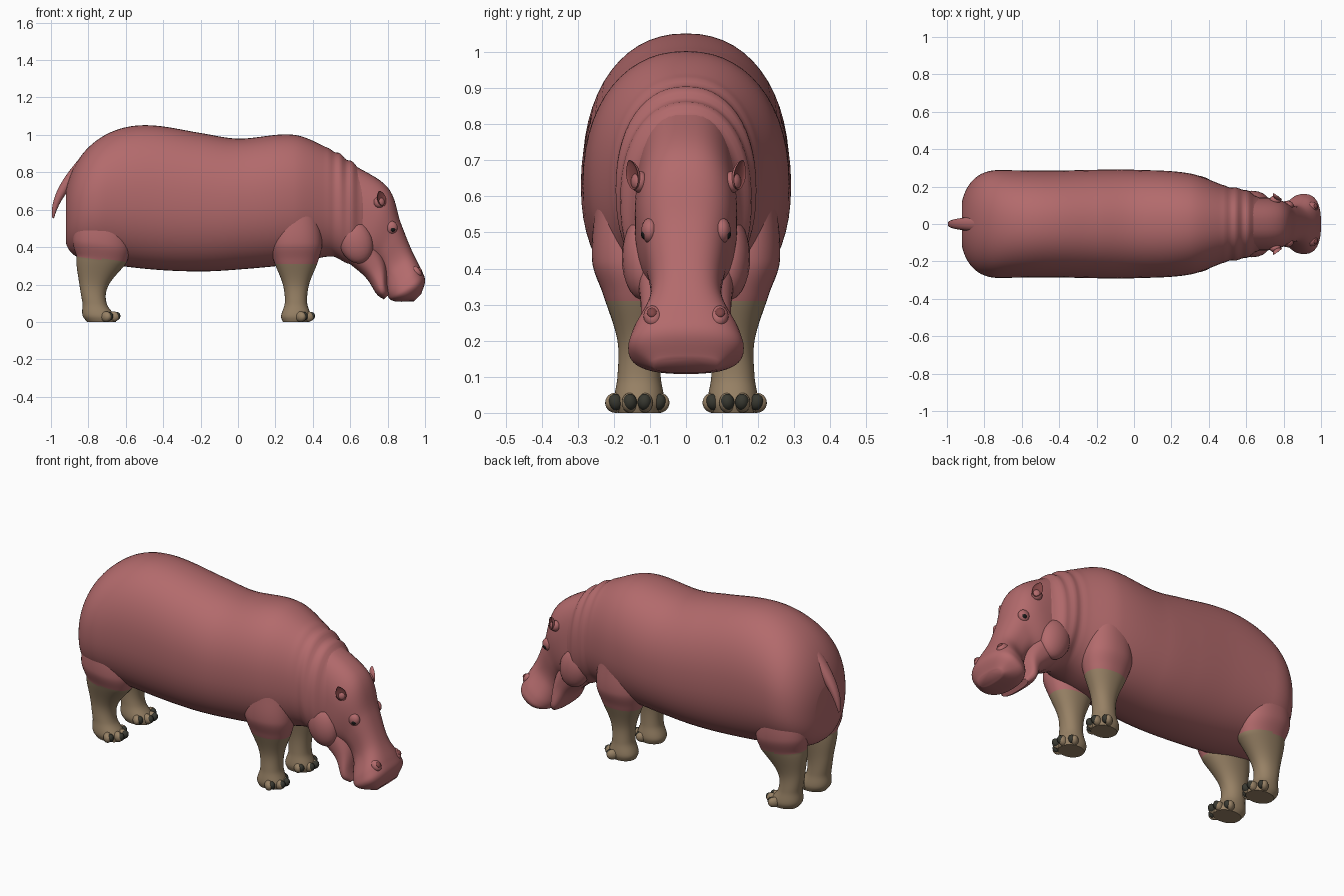
import bpy, bmesh, math
from mathutils import Vector, Matrix, Euler

old = bpy.data.objects.get("Cube")
if old:
    bpy.data.objects.remove(old, do_unlink=True)


def material(name, red, green, blue):
    mat = bpy.data.materials.new(name)
    mat.use_nodes = True
    mat.diffuse_color = (red, green, blue, 1)
    shader = mat.node_tree.nodes["Principled BSDF"]
    shader.inputs["Base Color"].default_value = mat.diffuse_color
    return mat


skin = material("rosy_skin", .45, .145, .15)
tan = material("tan_leg", .31, .22, .13)
horn = material("dark_nail", .04, .04, .03)
hollow = material("dark_rose_hollow", .22, .06, .06)
black = material("eye_black", .01, .01, .01)


def finish(name, bm, materials):
    """Turn a bmesh into a smooth shaded object."""
    bmesh.ops.recalc_face_normals(bm, faces=bm.faces)
    mesh = bpy.data.meshes.new(name)
    bm.to_mesh(mesh)
    bm.free()
    for mat in materials:
        mesh.materials.append(mat)
    obj = bpy.data.objects.new(name, mesh)
    bpy.context.collection.objects.link(obj)
    bpy.ops.object.select_all(action="DESELECT")
    obj.select_set(True)
    bpy.context.view_layer.objects.active = obj
    bpy.ops.object.shade_smooth_by_angle(angle=math.radians(50))


def blend(keys, t):
    """Smooth curve through key rows whose first column is the parameter."""
    last = len(keys) - 1
    i = max((j for j in range(last) if keys[j][0] <= t), default=0)
    before, start, end, after = keys[max(i - 1, 0)], keys[i], keys[i + 1], keys[min(i + 2, last)]
    span = end[0] - start[0]
    s = (t - start[0]) / span
    values = []
    for p, q, r, e in zip(before, start, end, after):
        m = (r - p) * span / (end[0] - before[0])
        n = (e - q) * span / (after[0] - start[0])
        bend = 3 * (r - q) - 2 * m - n
        values.append(q + s * (m + s * (bend + s * (2 * (q - r) + m + n))))
    return values


def loft(name, rings, materials, power=2.2, side=1, split=None, sides=48):
    """Skin rounded rings, each given by its top x, z, bottom x, z, centre y and half width."""
    bm = bmesh.new()
    loops = []
    for top_x, top_z, low_x, low_z, y, width in rings:
        top, low = Vector((top_x, 0, top_z)), Vector((low_x, 0, low_z))
        loop = []
        for k in range(sides):
            angle = math.tau * k / sides
            u, v = (math.copysign(abs(f) ** (2 / power), f) for f in (math.cos(angle), math.sin(angle)))
            point = (top + low) / 2 + (top - low) / 2 * u
            point.y = side * (y + v * width)
            loop.append(bm.verts.new(point))
        loops.append(loop)
    for near, far in zip(loops, loops[1:]):
        for k in range(sides):
            bm.faces.new((near[k - 1], near[k], far[k], far[k - 1]))
    bm.faces.new(loops[0])
    bm.faces.new(loops[-1])
    if split:
        for face in bm.faces:
            face.material_index = int(face.calc_center_median().z < split(face.calc_center_median().x))
    finish(name, bm, materials)


def blob(name, place, size, mat, tilt=0, turn=0, roll=0, cup=None):
    """Ellipsoid; a cup folds the local front half inward and colours it."""
    bm = bmesh.new()
    bmesh.ops.create_uvsphere(bm, u_segments=20, v_segments=14, radius=1)
    if cup:
        for face in bm.faces:
            face.material_index = int(face.calc_center_median().x > 0)
        for vert in bm.verts:
            vert.co.x *= -.4 if vert.co.x > 0 else 1
            vert.co.y *= 1 - .4 * max(vert.co.z, 0) ** 2
    bm.transform(Matrix.LocRotScale(Vector(place), Euler((roll, tilt, turn)), Vector(size)))
    finish(name, bm, [mat, cup] if cup else [mat])


def dome(x, start):
    """Rounds off the rump from a starting x to the back end."""
    return 1 - (max(start - x, 0) / (start + .93)) ** 2.5


# Body and neck: x, back height, belly height, half width
trunk = [
    (-.8, 1.05, .32, .29), (-.45, 1.05, .28, .285), (-.2, 1.01, .27, .29), (0, .98, .28, .29),
    (.3, 1, .31, .27), (.5, .92, .35, .2), (.6, .86, .31, .18), (.73, .76, .34, .1)]
rings = []
for i in range(201):
    x = -.92 + 1.65 * (i / 200) ** 1.5
    _, back, belly, half = blend(trunk, max(x, -.8))
    # Soft creases that fade in around the neck
    fade = math.sin(math.pi * min(max((x - .46) / .26, 0), 1))
    crease = .007 * fade * math.sin(x * 95)
    rings.append((x, .6 + (back - .6) * dome(x, -.45) ** .5 + crease,
                  x, .6 + (belly - .6) * dome(x, -.7) ** .2,
                  0, half * dome(x, -.7) ** .4 + crease / 2))
loft("body", rings, [skin], sides=56)

# Head and lower jaw: face x, z, throat x, z, half width
head = [
    (.6, .85, .5, .38, .14), (.8, .72, .64, .31, .14), (.87, .53, .74, .31, .11),
    (.93, .38, .78, .24, .1), (.98, .28, .8, .14, .15), (1, .22, .84, .11, .155),
    (.98, .15, .94, .11, .09)]
jaw = [(.72, .47, .56, .34, .14), (.79, .33, .68, .24, .125), (.8, .2, .74, .15, .135),
       (.81, .15, .78, .12, .1)]
for name, rows in (("head", head), ("lower_jaw", jaw)):
    keys = [(i, *row) for i, row in enumerate(rows)]
    rings = []
    for i in range(8 * len(rows) - 7):
        _, x, z, throat_x, throat_z, half = blend(keys, i / 8)
        rings.append((x, z, throat_x, throat_z, 0, half))
    loft(name, rings, [skin], power=2.5)

# Tail curling down out of the spine
rings = []
for i in range(25):
    t = i / 25
    radius = .05 * (1 - t) ** .6
    x, z = -.74 - .25 * math.sin(t * math.pi / 2), .93 - .39 * t
    rings.append((x - radius * .7, z + radius / 2, x + radius * .7, z - radius / 2, 0, radius))
loft("tail", rings, [skin], sides=20)

# Legs: height, half depth, centre y, half width
leg = [(0, .07, .13, .06), (.03, .08, .13, .07), (.1, .06, .13, .06), (.2, .07, .13, .06),
       (.33, .12, .14, .09), (.42, .14, .15, .11), (.6, .12, .15, .1)]


def leg_rings(centre, hind):
    rings = []
    for i in range(61):
        z, depth, y, half = blend(leg, i / 100)
        rise = min(z * 3, 1)
        x = centre - hind * .045 * math.sin(math.pi * rise)
        depth *= 1 + hind * .1
        tilt = hind * .02 * rise
        rings.append((x + depth, z - tilt, x - depth, z + tilt, y, half))
    return rings


def face_parts(label, s):
    # Ears cupped outward and forward
    blob(label + "_ear_base", (.755, s * .128, .64), (.03, .025, .03), skin)
    blob(label + "_ear", (.768, s * .15, .66), (.02, .027, .043), skin,
         turn=s * .95, roll=-s * .35, cup=hollow)
    # Eyes under raised brows
    blob(label + "_brow", (.818, s * .1, .505), (.035, .024, .035), skin, tilt=.4)
    blob(label + "_eye", (.826, s * .113, .495), (.016, .012, .014), black)
    # Nostrils on the muzzle
    blob(label + "_nostril_rim", (.952, s * .09, .268), (.036, .028, .026), skin, tilt=.7)
    blob(label + "_nostril", (.972, s * .094, .278), (.016, .014, .009), hollow, tilt=.9)
    # Cheek behind the mouth corner
    blob(label + "_cheek", (.63, s * .118, .43), (.09, .06, .12), skin, tilt=-.3)


for s, label in ((1, "left"), (-1, "right")):
    face_parts(label, s)
    for part, centre, hind in (("front", .31, 0), ("hind", -.73, 1)):
        limb = f"{label}_{part}"
        edge = .31 + hind * .025
        loft(limb + "_leg", leg_rings(centre, hind), [skin, tan], side=s,
             split=lambda x: edge - hind * .13 * (x - centre))
        # Four toes, each capped with a nail
        for i in range(4):
            across = (i - 1.5) * .04
            x, y = centre + .08 - abs(across) ** 2 * 12, s * (.135 + across)
            turn = s * across * 14
            blob(f"{limb}_toe_{i + 1}", (x - .012, y, .028), (.034, .022, .028), tan, turn=turn)
            blob(f"{limb}_nail_{i + 1}", (x + .006, y, .03), (.02, .019, .023), horn, tilt=.3, turn=turn)
